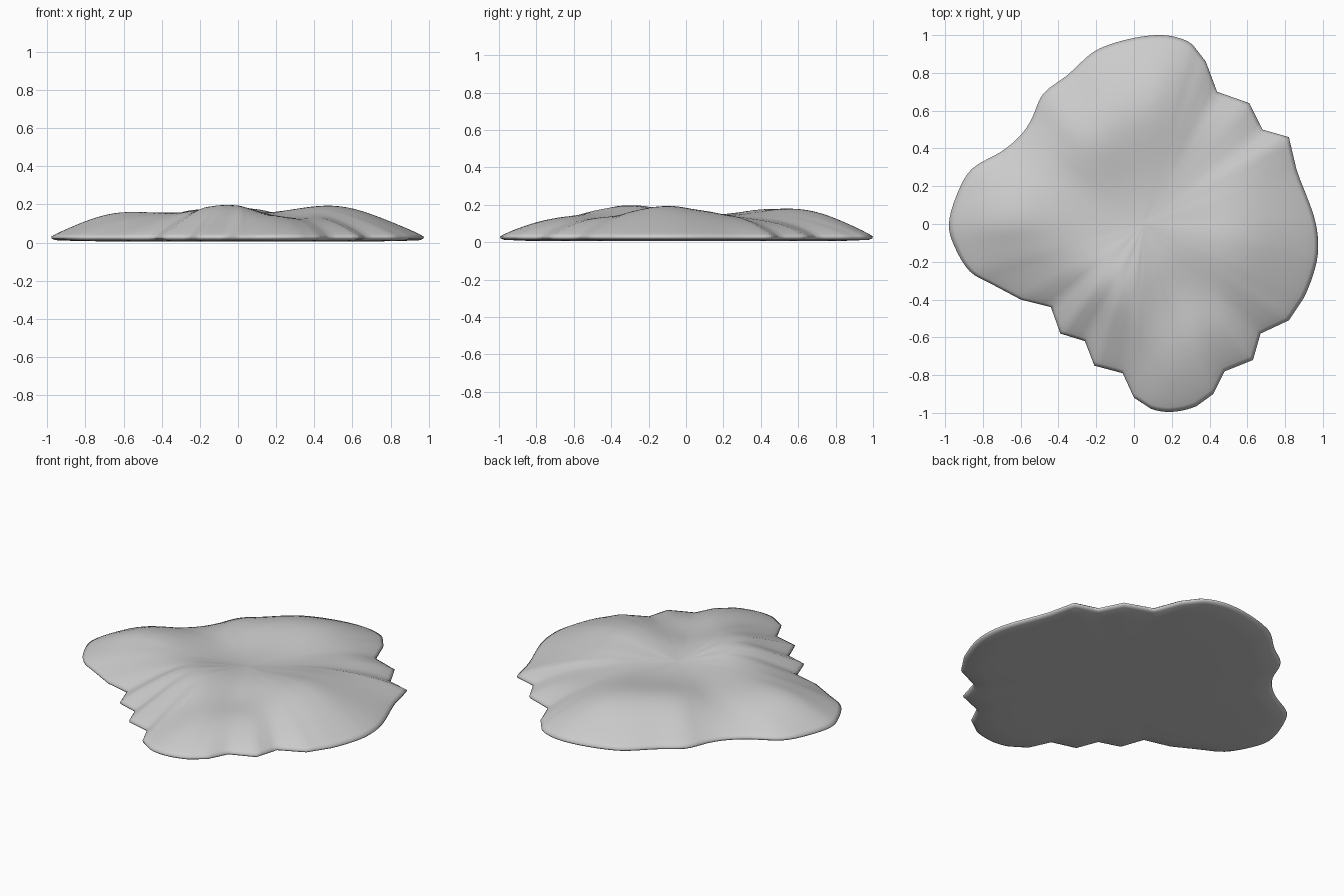
import bpy, bmesh, math
from mathutils import Vector

if "Cube" in bpy.data.objects:
    bpy.data.objects.remove(bpy.data.objects["Cube"])

# Outline of the slab seen from above, counter-clockwise
OUTLINE = [Vector(p) for p in [
    (.12, 1), (0, .985), (-.13, .95), (-.23, .9), (-.35, .79), (-.48, .69), (-.54, .56), (-.6, .47),
    (-.7, .385), (-.86, .29), (-.94, .15), (-.98, 0), (-.95, -.12), (-.87, -.25), (-.75, -.32),
    (-.6, -.4), (-.44, -.44), (-.39, -.58), (-.26, -.62), (-.21, -.75), (-.06, -.79), (0, -.92),
    (.09, -.978), (.2, -.995), (.33, -.965), (.42, -.9), (.48, -.78), (.63, -.72), (.67, -.58),
    (.82, -.51), (.9, -.39), (.96, -.23), (.975, -.1), (.95, .05), (.86, .29), (.82, .46),
    (.68, .5), (.61, .64), (.44, .7), (.38, .86), (.31, .95), (.22, .99)]]
N = len(OUTLINE)
# Same outline with the inner corners of the notches bridged over
NOTCHES = (16, 18, 20, 26, 28, 36, 38)
BRIDGED = [p for i, p in enumerate(OUTLINE) if i not in NOTCHES]
CENTRE = Vector((.05, 0))

# Humps and hollows: x, y, height, radius
BUMPS = [(-.07, -.34, .058, .17), (.47, -.1, .05, .15), (-.66, .08, .03, .12), (-.28, .45, .04, .15),
         (.05, .62, .035, .18), (.24, -.38, -.045, .12),
         (.38, .4, -.035, .12), (-.4, .27, -.025, .13), (.05, .15, -.02, .2)]


def edge_distance(p, loop):
    best = 9
    for i, b in enumerate(loop):
        a = loop[i - 1]
        ab = b - a
        t = max(0, min(1, (p - a).dot(ab) / ab.length_squared))
        best = min(best, (p - a - ab * t).length)
    return best


def height(p):
    own = edge_distance(p, OUTLINE)
    d = min(own * 2, max(own, edge_distance(p, BRIDGED)))
    rise = math.sin(math.pi / 2 * min(1, (.75 * own + .25 * d + .01) / .43))
    h = .125 + sum(b[2] * math.exp(-((p.x - b[0])**2 + (p.y - b[1])**2) / (2 * b[3]**2)) for b in BUMPS)
    return .03 + rise * h


def curve_point(i, t):
    # Rounded lobes, straight segments beside the notches
    p = [OUTLINE[(i + k) % N] for k in (-1, 0, 1, 2)]
    if any((i + k) % N in NOTCHES for k in (-1, 0, 1, 2)):
        return p[1].lerp(p[2], t)
    return .5 * (2 * p[1] + (p[2] - p[0]) * t + (2 * p[0] - 5 * p[1] + 4 * p[2] - p[3]) * t**2
                 + (3 * p[1] - p[0] - 3 * p[2] + p[3]) * t**3)


bm = bmesh.new()
rim = [curve_point(i, k / 4) for i in range(N) for k in range(4)]
M = len(rim)


def ring(t, zfunc):
    pts = [CENTRE.lerp(p, t) for p in rim]
    return [bm.verts.new((p.x, p.y, zfunc(p))) for p in pts]


def bridge(a, b):
    for i in range(M):
        j = (i + 1) % M
        bm.faces.new((a[i], a[j], b[j], b[i]))


# Undulating top, rings running from the rim inwards
edge = ring(1, lambda p: .03)
prev, inner = edge, []
for k in range(1, 25):
    cur = ring(1 - .96 * (k / 24) ** 1.15, height)
    bridge(prev, cur)
    inner += cur
    prev = cur
tip = bm.verts.new((CENTRE.x, CENTRE.y, height(CENTRE)))
for i in range(M):
    bm.faces.new((prev[i], prev[(i + 1) % M], tip))
for _ in range(22):
    bmesh.ops.smooth_vert(bm, verts=inner + [tip], factor=.5, use_axis_z=True)

# Rounded lower lip and flat base
prev = edge
for t, z in ((.995, .019), (.975, .012), (.85, .007), (.5, .005)):
    cur = ring(t, lambda p: z)
    bridge(cur, prev)
    prev = cur
bm.faces.new(prev[::-1])

bmesh.ops.recalc_face_normals(bm, faces=bm.faces)
for f in bm.faces:
    f.smooth = True
mesh = bpy.data.meshes.new("rock_slab")
bm.to_mesh(mesh)
bm.free()
slab = bpy.data.objects.new("rock_slab", mesh)
bpy.context.collection.objects.link(slab)
